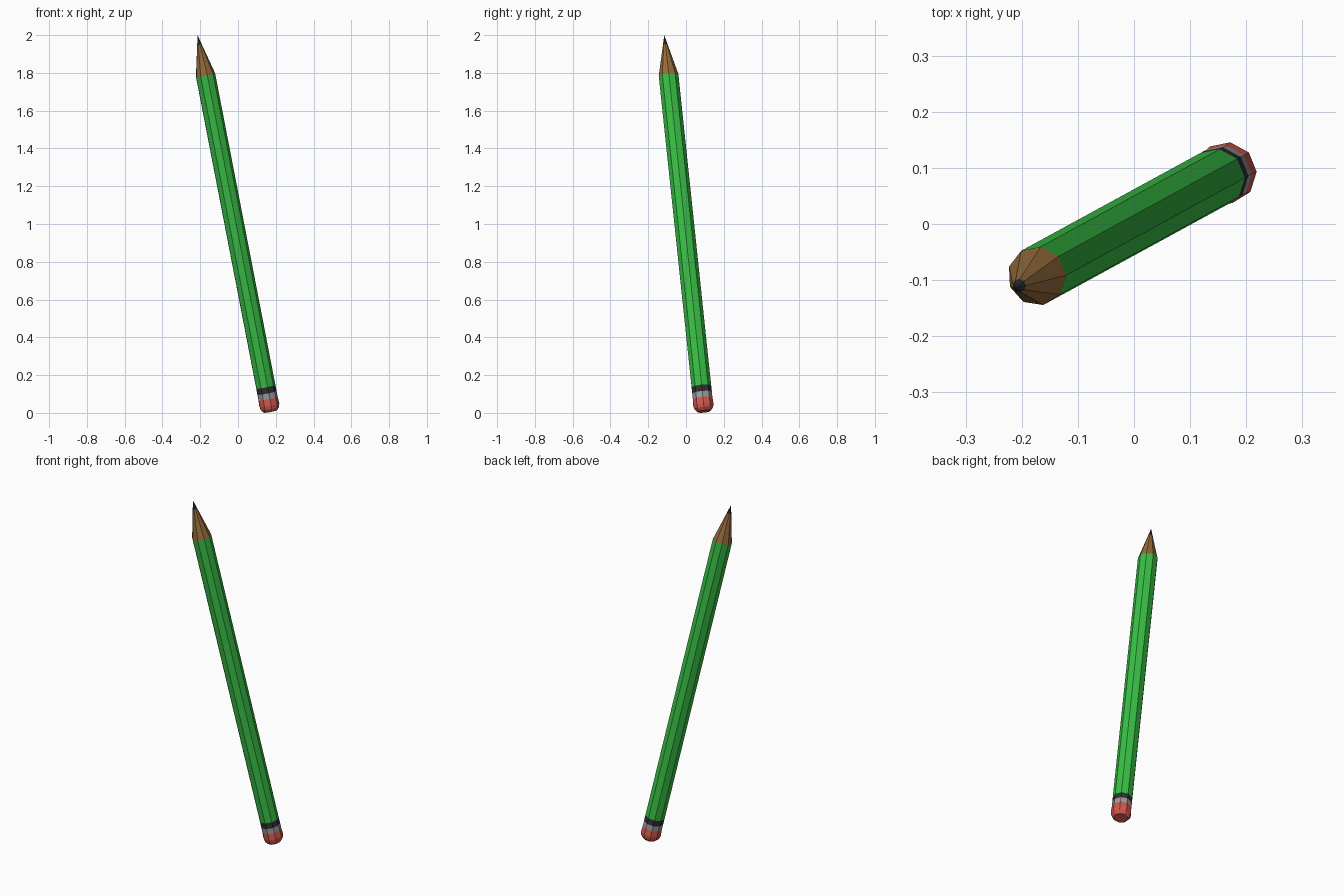
import bpy, bmesh, math
from mathutils import Vector

if "Cube" in bpy.data.objects:
    bpy.data.objects.remove(bpy.data.objects["Cube"])

SIDES = 9
START = math.radians(2)
BOTTOM = Vector((0.171, 0.095, 0.008))
TIP = Vector((-0.214, -0.115, 2.0))
AXIS = TIP - BOTTOM
LENGTH = AXIS.length
TILT = Vector((0, 0, 1)).rotation_difference(AXIS)


def material(name, rgb):
    m = bpy.data.materials.new(name)
    m.diffuse_color = (*rgb, 1)
    m.use_nodes = True
    m.node_tree.nodes["Principled BSDF"].inputs["Base Color"].default_value = m.diffuse_color
    return m


def turned(name, profile, mat, cap=False):
    """Nine-sided shell around the pencil axis; profile is (radius, height)."""
    bm = bmesh.new()
    rings = []
    for r, h in profile:
        if r == 0:
            rings.append([bm.verts.new((0, 0, h))])
        else:
            rings.append([bm.verts.new((r * math.cos(START + i * math.tau / SIDES),
                                        r * math.sin(START + i * math.tau / SIDES), h))
                          for i in range(SIDES)])
    for a, b in zip(rings, rings[1:]):
        for i in range(SIDES):
            j = (i + 1) % SIDES
            if len(b) == 1:
                bm.faces.new((a[i], a[j], b[0]))
            else:
                bm.faces.new((a[i], a[j], b[j], b[i]))
    if cap:
        bm.faces.new(list(reversed(rings[0])))
    me = bpy.data.meshes.new(name)
    bm.to_mesh(me)
    bm.free()
    me.materials.append(mat)
    ob = bpy.data.objects.new(name, me)
    bpy.context.collection.objects.link(ob)
    ob.location = BOTTOM
    ob.rotation_mode = 'QUATERNION'
    ob.rotation_quaternion = TILT
    return ob


R = 0.053
NECK = LENGTH - 0.217      # where the sharpened cone begins
LEAD = LENGTH - 0.05       # where the graphite begins
LEAD_R = R * 0.05 / 0.217

# rounded eraser
turned("eraser", [(0.037, 0), (0.051, 0.016), (0.055, 0.034), (R, 0.07)],
       material("eraser_red", (0.65, 0.10, 0.075)), cap=True)
# metal band and dark stripe
turned("metal_band", [(R, 0.07), (R, 0.101)], material("metal", (0.33, 0.33, 0.33)))
turned("dark_band", [(R, 0.101), (R, 0.135)], material("dark", (0.03, 0.03, 0.033)))
# painted shaft
turned("shaft", [(R, 0.135), (R, NECK)], material("green_paint", (0.04, 0.52, 0.06)))
# sharpened wood and graphite point
turned("wood_cone", [(R, NECK), (LEAD_R, LEAD)], material("wood", (0.30, 0.145, 0.045)))
turned("graphite_tip", [(LEAD_R, LEAD), (0, LENGTH)], material("graphite", (0.035, 0.037, 0.042)))
